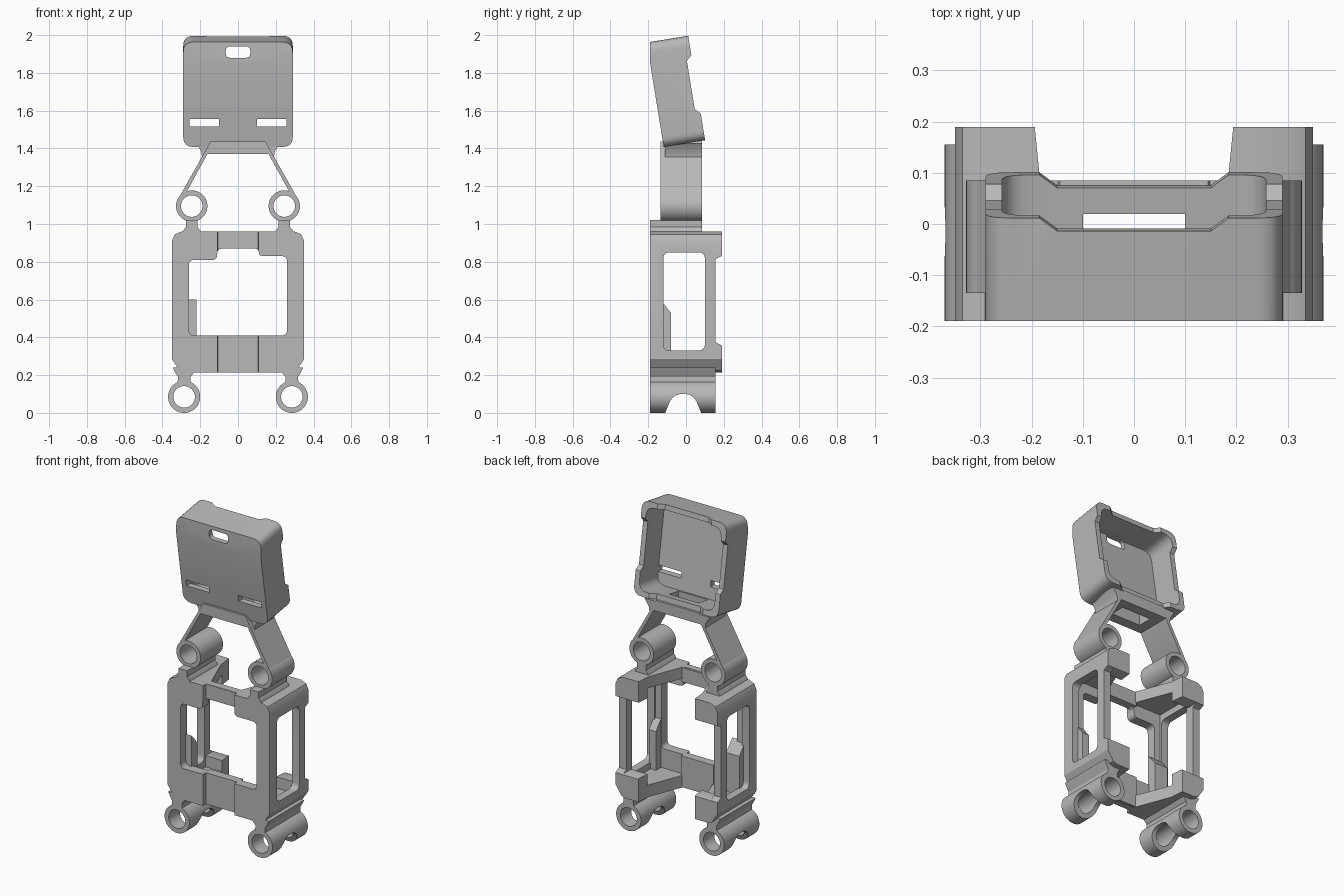
import bpy, bmesh, math
from mathutils import Vector, Matrix

cube = bpy.data.objects.get("Cube")
if cube:
    bpy.data.objects.remove(cube, do_unlink=True)

grey = bpy.data.materials.new("light_grey")
grey.use_nodes = True
grey.diffuse_color = (0.48, 0.48, 0.48, 1)
grey.node_tree.nodes["Principled BSDF"].inputs["Base Color"].default_value = (0.48, 0.48, 0.48, 1)


def rounded(pts, r, n=6):
    """Round every corner of a 2D outline with radius-like inset r."""
    out = []
    for i, p in enumerate(pts):
        p = Vector(p)
        a, b = Vector(pts[i - 1]) - p, Vector(pts[(i + 1) % len(pts)]) - p
        s = p + a.normalized() * min(r, a.length * 0.45)
        e = p + b.normalized() * min(r, b.length * 0.45)
        for k in range(n + 1):
            t = k / n
            out.append(s * (1 - t) ** 2 + p * 2 * t * (1 - t) + e * t * t)
    return out


def rect(a0, a1, b0, b1):
    return [(a0, b0), (a1, b0), (a1, b1), (a0, b1)]


def circle(cx, cz, r, n=48):
    return [(cx + r * math.cos(math.tau * i / n), cz + r * math.sin(math.tau * i / n)) for i in range(n)]


def mirrored(pts):
    """Complete a symmetric outline from its +x half."""
    return pts + [(-x, y) for x, y in reversed(pts)]


def prism(name, pts, axis, lo, hi, matrix=None):
    """Extrude a 2D outline along one axis."""
    place = {"x": lambda u, v, d: (d, u, v),
             "y": lambda u, v, d: (u, d, v),
             "z": lambda u, v, d: (u, v, d)}[axis]
    bm = bmesh.new()
    face = bm.faces.new([bm.verts.new(place(u, v, lo)) for u, v in pts])
    ext = bmesh.ops.extrude_face_region(bm, geom=[face])
    moved = [g for g in ext["geom"] if isinstance(g, bmesh.types.BMVert)]
    bmesh.ops.translate(bm, verts=moved, vec=place(0, 0, hi - lo))
    bmesh.ops.recalc_face_normals(bm, faces=bm.faces)
    if matrix:
        bm.transform(matrix)
    me = bpy.data.meshes.new(name)
    bm.to_mesh(me)
    bm.free()
    me.materials.append(grey)
    ob = bpy.data.objects.new(name, me)
    bpy.context.collection.objects.link(ob)
    return ob


def cut(ob, *cutters):
    """Subtract cutters, bake the result and discard the cutters."""
    for c in cutters:
        c.hide_render = True
        mod = ob.modifiers.new("cut", "BOOLEAN")
        mod.operation, mod.solver, mod.object = "DIFFERENCE", "EXACT", c
    bpy.context.view_layer.update()
    dg = bpy.context.evaluated_depsgraph_get()
    me = bpy.data.meshes.new_from_object(ob.evaluated_get(dg))
    ob.modifiers.clear()
    ob.data = me
    for c in cutters:
        bpy.data.objects.remove(c, do_unlink=True)
    return ob


# Lower cage: rounded block hollowed out and opened to the back
outline = mirrored([(0.28, 0.215), (0.31, 0.225), (0.35, 0.285), (0.35, 0.91), (0.335, 0.945), (0.30, 0.96)])
cage = prism("cage", outline, "y", -0.19, 0.19)
throat = mirrored([(0.10, -0.12), (0.185, 0.10), (0.20, 0.25)])
window = [(-0.26, 0.41), (0.26, 0.41), (0.26, 0.83), (0.11, 0.83), (0.11, 0.87),
          (-0.11, 0.87), (-0.11, 0.81), (-0.26, 0.81)]
cut(cage,
    prism("cavity", rect(-0.13, 0.11, 0.29, 0.89), "x", -0.30, 0.30),
    prism("rear_mouth", rect(0.09, 0.3, 0.36, 0.83), "x", -0.30, 0.30),
    prism("rear_step", [(0.155, 0.375), (0.3, 0.30), (0.3, 0.88), (0.155, 0.815)], "x", -0.5, 0.5),
    prism("throat", throat, "z", 0.1, 1.1),
    prism("front_window", rounded(window, 0.03), "y", -0.3, -0.05),
    prism("side_windows", rounded(rect(-0.12, 0.10, 0.33, 0.85), 0.035), "x", -0.5, 0.5),
    prism("front_recess", mirrored([(0.115, -0.25), (0.105, -0.16)]), "z", 0.1, 1.1))
prism("front_top_bar", rect(-0.112, 0.112, 0.87, 0.958), "y", -0.162, -0.11)
prism("front_bottom_panel", rect(-0.112, 0.112, 0.217, 0.41), "y", -0.162, -0.11)

# Inner corner bosses behind the front plate
for name, inner, outer in (("right_boss", -0.22, -0.31), ("left_boss", 0.262, 0.31)):
    prism(name, [(-0.14, 0.28), (-0.08, 0.28), (-0.08, 0.53), (-0.12, 0.58), (-0.14, 0.60)],
          "x", inner, outer)

for s, side in ((1, "left"), (-1, "right")):
    # Foot tubes with an arched gap underneath
    cx = s * 0.285
    foot = prism(side + "_foot", circle(cx, 0.085, 0.085), "y", -0.19, 0.155)
    arch = [(-0.13, -0.05), (0.10, -0.05), (0.08, 0.0), (0.05, 0.075),
            (0.015, 0.1), (-0.045, 0.1), (-0.08, 0.075), (-0.11, 0.0)]
    cut(foot, prism("foot_hole", circle(cx, 0.085, 0.057), "y", -0.4, 0.4),
        prism("foot_arch", rounded(arch, 0.03), "x", -0.6, 0.6))
    neck = [(-0.035, 0.15), (0.035, 0.15), (0.033, 0.19), (0.045, 0.21), (0.06, 0.24),
            (-0.07, 0.24), (-0.05, 0.21), (-0.033, 0.19)]
    prism(side + "_foot_neck", [(cx + s * x, z) for x, z in neck], "y", -0.19, 0.155)

    # Shoulder tubes on top of the cage
    cx = s * 0.245
    tube = prism(side + "_shoulder", circle(cx, 1.095, 0.083), "y", -0.135, 0.085)
    cut(tube, prism("shoulder_hole", circle(cx, 1.095, 0.057), "y", -0.4, 0.4))
    stem = [(-0.05, 0.94), (0.05, 0.94), (0.045, 0.965), (0.03, 0.985),
            (0.03, 1.022), (-0.03, 1.022), (-0.03, 0.985), (-0.045, 0.965)]
    prism(side + "_shoulder_stem", [(cx + x, z) for x, z in stem], "y", -0.19, 0.085)

# Arms joined by a crossbar, plus the gusset that meets the head
arm_half = [(0.145, 1.437), (0.318, 1.13), (0.275, 1.165), (0.162, 1.37)]
arms = prism("arms", mirrored(arm_half), "y", -0.135, 0.085)
gusset = prism("head_gusset", mirrored([(0.165, 1.372), (0.19, 1.35), (0.195, 1.385), (0.225, 1.43)]),
               "y", -0.11, 0.085)

# Head: tilted tray, open to the back, front top edge planed vertical
W, H, D = 0.29, 0.56, 0.222
tilt = Matrix.Translation((0, -0.118, 1.408)) @ Matrix.Rotation(math.radians(9.2), 4, "X")
head = prism("head", rounded(rect(-W, W, 0, H), 0.055), "y", 0, D, tilt)
bm = bmesh.new()
bm.from_mesh(head.data)
res = bmesh.ops.bisect_plane(bm, geom=bm.verts[:] + bm.edges[:] + bm.faces[:],
                             plane_co=(0, -0.19, 0), plane_no=(0, -1, 0), clear_outer=True)
bmesh.ops.edgeloop_fill(bm, edges=[g for g in res["geom_cut"] if isinstance(g, bmesh.types.BMEdge)])
bmesh.ops.recalc_face_normals(bm, faces=bm.faces)
bm.to_mesh(head.data)
bm.free()

tray = rounded(rect(-W + 0.032, W - 0.032, 0.032, H - 0.032), 0.06)
cutters = [
    prism("tray", tray, "y", 0.04, 0.4, tilt),
    prism("side_dip", [(D - 0.028, 0.17), (D + 0.05, 0.10), (D + 0.05, 0.50), (D - 0.028, 0.43)],
          "x", -0.5, 0.5, tilt),
    prism("end_dip", mirrored([(0.15, D - 0.026), (0.185, D), (0.22, D + 0.05)]), "z", -0.2, 0.8, tilt),
    prism("top_slot", rounded(rect(-0.065, 0.065, 1.88, 1.94), 0.025), "y", -0.4, -0.1)]
for s in (-1, 1):
    cutters.append(prism("strap_slot", rect(s * 0.10, s * 0.258, 1.517, 1.555), "y", -0.4, 0.0))
cut(head, *cutters)

# Opening through the head floor and crossbar
for ob in (head, arms, gusset):
    cut(ob, prism("floor_opening", rect(-0.1, 0.1, -0.07, 0.02), "z", 1.3, 1.5))

# Smooth the curved surfaces, keep hard edges
for ob in bpy.context.collection.objects:
    if ob.type == "MESH" and grey.name in ob.data.materials:
        ob.data.shade_smooth()
        ob.data.set_sharp_from_angle(angle=math.radians(30))
